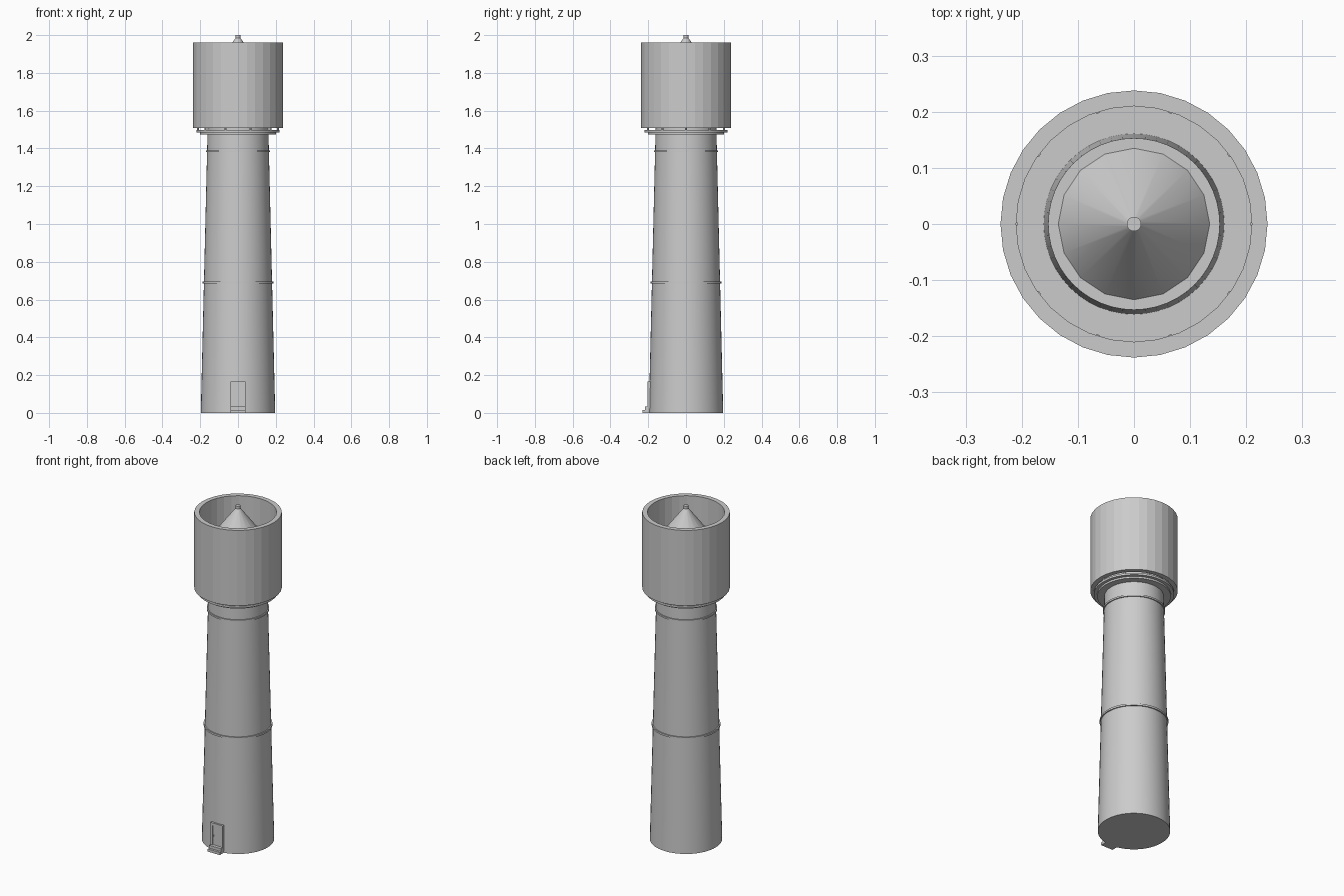
import bpy
import bmesh
from math import cos, sin, tau, radians

default = bpy.data.objects.get("Cube")
if default:
    bpy.data.objects.remove(default, do_unlink=True)

grey = bpy.data.materials.new("stone_grey")
grey.use_nodes = True
grey.diffuse_color = (0.6, 0.6, 0.6, 1)
grey.node_tree.nodes["Principled BSDF"].inputs["Base Color"].default_value = grey.diffuse_color


def finish(bm, name, smooth=False):
    bmesh.ops.recalc_face_normals(bm, faces=bm.faces)
    mesh = bpy.data.meshes.new(name)
    bm.to_mesh(mesh)
    bm.free()
    mesh.materials.append(grey)
    ob = bpy.data.objects.new(name, mesh)
    bpy.context.collection.objects.link(ob)
    if smooth:
        bpy.ops.object.select_all(action="DESELECT")
        ob.select_set(True)
        bpy.context.view_layer.objects.active = ob
        bpy.ops.object.shade_smooth_by_angle(angle=radians(30))
    return ob


def lathe(name, profile, sides, smooth=True, closed=False):
    """Revolve (radius, z) points; open profiles get end caps."""
    bm = bmesh.new()
    rings = [[bm.verts.new((r * cos(tau * i / sides), r * sin(tau * i / sides), z))
              for i in range(sides)] for r, z in profile]
    pairs = list(zip(rings, rings[1:]))
    if closed:
        pairs.append((rings[-1], rings[0]))
    else:
        bm.faces.new(rings[0])
        bm.faces.new(rings[-1])
    for a, b in pairs:
        for i in range(sides):
            j = (i + 1) % sides
            bm.faces.new((a[i], a[j], b[j], b[i]))
    return finish(bm, name, smooth)


def hoop(name, inner, outer, low, high, sides=32, smooth=True):
    return lathe(name, [(inner, low), (outer, low), (outer, high), (inner, high)],
                 sides, smooth, closed=True)


def box(name, x0, x1, y0, y1, z0, z1):
    bm = bmesh.new()
    bmesh.ops.create_cube(bm, size=1)
    for v in bm.verts:
        v.co = ((x0 + x1) / 2 + v.co.x * (x1 - x0),
                (y0 + y1) / 2 + v.co.y * (y1 - y0),
                (z0 + z1) / 2 + v.co.z * (z1 - z0))
    return finish(bm, name)


# Tapered tower and its thin bands
lathe("tower_shaft", [(0.197, 0), (0.153, 1.826)], 48)
hoop("middle_band", 0.175, 0.187, 0.684, 0.695, 48)
hoop("upper_band", 0.16, 0.17, 1.38, 1.39, 48)

# Stepped flange carrying the tank
hoop("lower_flange", 0.15, 0.201, 1.474, 1.485)
hoop("upper_flange", 0.15, 0.219, 1.485, 1.497)

# Short posts between the flange and the tank wall
for i in range(10):
    a = tau * i / 10
    bm = bmesh.new()
    bmesh.ops.create_cone(bm, cap_ends=True, segments=8, radius1=0.005, radius2=0.005, depth=0.02)
    bmesh.ops.translate(bm, verts=bm.verts, vec=(0.212 * cos(a), 0.212 * sin(a), 1.502))
    finish(bm, f"support_post_{i + 1}")

# Open-topped faceted wall and the conical roof inside it
hoop("tank_wall", 0.21, 0.238, 1.508, 1.96, 32, smooth=False)
lathe("cone_roof", [(0.135, 1.826), (0.013, 1.984)], 16)
lathe("roof_finial", [(0.013, 1.98), (0.013, 2.0)], 16)

# Doorway: frame, recessed leaf, handle and steps
for side, s in (("right", -1), ("left", 1)):
    x0, x1 = sorted((s * 0.028, s * 0.04))
    box(f"door_jamb_{side}", x0, x1, -0.203, -0.18, 0, 0.165)
box("door_lintel", -0.028, 0.028, -0.203, -0.18, 0.15, 0.165)
box("door_leaf", -0.028, 0.028, -0.198, -0.18, 0.03, 0.15)
box("door_handle", -0.024, -0.019, -0.203, -0.197, 0.085, 0.095)
box("upper_step", -0.04, 0.04, -0.217, -0.18, 0, 0.033)
box("lower_step", -0.04, 0.04, -0.23, -0.18, 0, 0.016)
